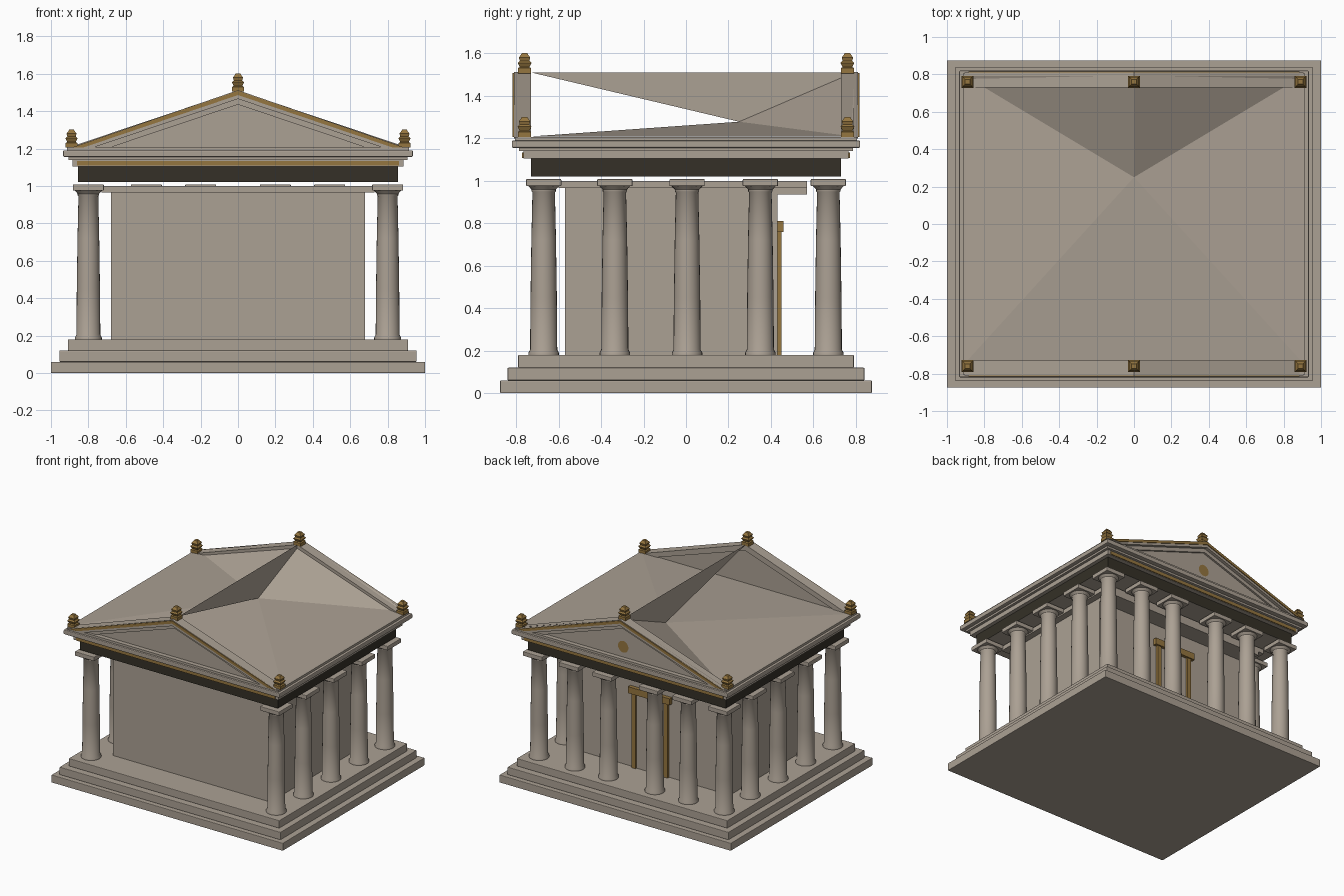
import bpy, bmesh, math

if "Cube" in bpy.data.objects:
    bpy.data.objects.remove(bpy.data.objects["Cube"])

def mat(name, c):
    m = bpy.data.materials.new(name)
    m.diffuse_color = (*c, 1)
    m.use_nodes = True
    m.node_tree.nodes["Principled BSDF"].inputs["Base Color"].default_value = m.diffuse_color
    return m

STONE = mat("warm stone", (0.41, 0.355, 0.295))
GOLD = mat("old gold", (0.30, 0.18, 0.05))
DARK = mat("dark bronze", (0.035, 0.03, 0.02))

def finish(name, bm, *mats):
    bmesh.ops.recalc_face_normals(bm, faces=bm.faces)
    me = bpy.data.meshes.new(name)
    bm.to_mesh(me)
    bm.free()
    ob = bpy.data.objects.new(name, me)
    bpy.context.collection.objects.link(ob)
    for m in mats:
        me.materials.append(m)
    return ob

def box(name, x0, x1, y0, y1, z0, z1, m=STONE, bevel=0):
    bm = bmesh.new()
    bmesh.ops.create_cube(bm, size=1)
    for v in bm.verts:
        v.co = (x0 if v.co.x < 0 else x1, y0 if v.co.y < 0 else y1, z0 if v.co.z < 0 else z1)
    if bevel:
        bmesh.ops.bevel(bm, geom=bm.edges[:], offset=bevel, segments=2, affect='EDGES', profile=0.5)
    return finish(name, bm, m)

def slab(name, hx, hy, z0, z1, m=STONE, bevel=0):
    return box(name, -hx, hx, -hy, hy, z0, z1, m, bevel)

def prism(name, pts, y0, y1, m=STONE):
    """Extrude an x-z outline along y."""
    bm = bmesh.new()
    f = bm.faces.new([bm.verts.new((x, y0, z)) for x, z in pts])
    r = bmesh.ops.extrude_face_region(bm, geom=[f])
    for v in r['geom']:
        if isinstance(v, bmesh.types.BMVert):
            v.co.y = y1
    return finish(name, bm, m)

def lathe(bm, prof, cx, cy, n=24, rot=0.0):
    rings = []
    for r, z in prof:
        rings.append([bm.verts.new((cx + r * math.cos(2 * math.pi * i / n + rot),
                                    cy + r * math.sin(2 * math.pi * i / n + rot), z)) for i in range(n)])
    for a, b in zip(rings, rings[1:]):
        for i in range(n):
            f = bm.faces.new((a[i], a[(i + 1) % n], b[(i + 1) % n], b[i]))
            f.smooth = n > 8
    bm.faces.new(rings[0][::-1])
    bm.faces.new(rings[-1])

# Stepped base
slab("lower_step", 1.0, 0.875, 0, 0.06, bevel=0.004)
slab("middle_step", 0.955, 0.84, 0.06, 0.12, bevel=0.004)
slab("upper_step", 0.91, 0.79, 0.12, 0.18, bevel=0.004)

# Inner chamber with crown moulding
box("chamber_wall", -0.68, 0.68, -0.57, 0.43, 0.18, 0.965)
box("chamber_crown", -0.73, 0.73, -0.60, 0.57, 0.965, 1.0)
box("porch_lintel", -0.68, 0.68, 0.43, 0.57, 0.935, 0.965)

# Door on the back wall
box("door_panel", -0.12, 0.12, 0.43, 0.437, 0.18, 0.76)
box("door_lintel", -0.18, 0.18, 0.43, 0.46, 0.76, 0.81, GOLD)
for s, n in ((-1, "left"), (1, "right")):
    a, b = sorted((s * 0.12, s * 0.155))
    box("door_jamb_" + n, a, b, 0.43, 0.45, 0.18, 0.76, GOLD)
box("door_middle_strip", -0.01, 0.01, 0.437, 0.443, 0.18, 0.76, GOLD)

# Columns: two at the front, six at the back, five along each side
spots = [(x, 0.67) for x in (-0.49, -0.2, 0.2, 0.49)]
spots += [(s * 0.8, y) for s in (-1, 1) for y in (-0.67, -0.335, 0.005, 0.35, 0.67)]
SHAFT = [(0.072, 0.18), (0.072, 0.19), (0.064, 0.205), (0.062, 0.45), (0.058, 0.72),
         (0.053, 0.945), (0.057, 0.95), (0.057, 0.958), (0.066, 0.968), (0.078, 0.98)]
for i, (x, y) in enumerate(spots):
    bm = bmesh.new()
    lathe(bm, SHAFT, x, y)
    ob = finish("column_%02d" % (i + 1), bm, STONE)
    box("capital_%02d" % (i + 1), x - 0.083, x + 0.083, y - 0.083, y + 0.083, 0.975, 1.008, bevel=0.004)
    with bpy.context.temp_override(active_object=ob, object=ob, selected_objects=[ob],
                                   selected_editable_objects=[ob]):
        bpy.ops.object.shade_smooth_by_angle(angle=math.radians(40))

# Entablature: dark frieze with stone underside
fr = slab("frieze", 0.855, 0.73, 1.02, 1.105, STONE)
fr.data.materials.append(DARK)
for p in fr.data.polygons:
    p.material_index = 1 if abs(p.normal.z) < 0.5 else 0

# Cornice layers
slab("cornice_bed", 0.885, 0.765, 1.105, 1.14)
slab("cornice_fillet", 0.905, 0.785, 1.14, 1.155)
slab("cornice_corona", 0.935, 0.82, 1.155, 1.19, bevel=0.006)
slab("cornice_top", 0.915, 0.805, 1.19, 1.207)

for s, n in ((-1, "front"), (1, "back")):
    def ys(a, b):
        return sorted((s * a, s * b))
    # Gold band under the cornice
    box("gold_band_" + n, -0.86, 0.86, *ys(0.764, 0.772), 1.108, 1.132, GOLD)
    # Pediment
    prism("tympanum_" + n, [(-0.84, 1.2), (0.84, 1.2), (0, 1.47)], *ys(0.74, 0.77))
    prism("raking_cornice_" + n, [(-0.905, 1.2), (0, 1.512), (0.905, 1.2), (0.79, 1.2), (0, 1.465), (-0.79, 1.2)],
          *ys(0.73, 0.81))
    prism("raking_moulding_" + n, [(-0.8, 1.2), (0, 1.47), (0.8, 1.2), (0.7, 1.2), (0, 1.435), (-0.7, 1.2)],
          *ys(0.74, 0.785))
    prism("gold_rake_" + n, [(-0.885, 1.206), (0, 1.508), (0.885, 1.206), (0.825, 1.206), (0, 1.486), (-0.825, 1.206)],
          *ys(0.809, 0.816), GOLD)
    # Roof ornaments: a square plinth with a tapered leafy crown
    for k, (x, z) in enumerate(((-0.89, 1.205), (0, 1.505), (0.89, 1.205))):
        bm = bmesh.new()
        prof = [(0.044, 0), (0.044, 0.025), (0.032, 0.03), (0.046, 0.05), (0.032, 0.06),
                (0.038, 0.075), (0.024, 0.088), (0.018, 0.096)]
        lathe(bm, [(r, z + h) for r, h in prof], x, s * 0.76, 4, math.pi / 4)
        finish("roof_ornament_%s_%d" % (n, k + 1), bm, GOLD)

# Gold disc on the back pediment
bm = bmesh.new()
circle = bmesh.ops.create_circle(bm, cap_ends=True, radius=0.045, segments=20)
for v in bm.verts:
    v.co = (v.co.x, 0.775, 1.29 + v.co.y)
finish("pediment_disc", bm, GOLD)

# Roof: slopes that sag to a low point behind the front pediment, with a ridge fin
bm = bmesh.new()
V = {k: bm.verts.new(c) for k, c in {
    "A": (0, -0.73, 1.51), "C": (0, 0.79, 1.51), "P": (0, 0.25, 1.278),
    "BL": (-0.9, -0.74, 1.208), "BR": (0.9, -0.74, 1.208),
    "EL": (-0.9, 0.79, 1.208), "ER": (0.9, 0.79, 1.208)}.items()}
for t in (("BL", "BR", "P"), ("BR", "ER", "P"), ("ER", "C", "P"), ("C", "EL", "P"), ("EL", "BL", "P")):
    bm.faces.new([V[k] for k in t])
finish("roof", bm, STONE)
bm = bmesh.new()
bm.faces.new([bm.verts.new(c) for c in ((0, -0.73, 1.51), (0, 0.25, 1.278), (0, 0.79, 1.51))])
finish("ridge_fin", bm, STONE)
